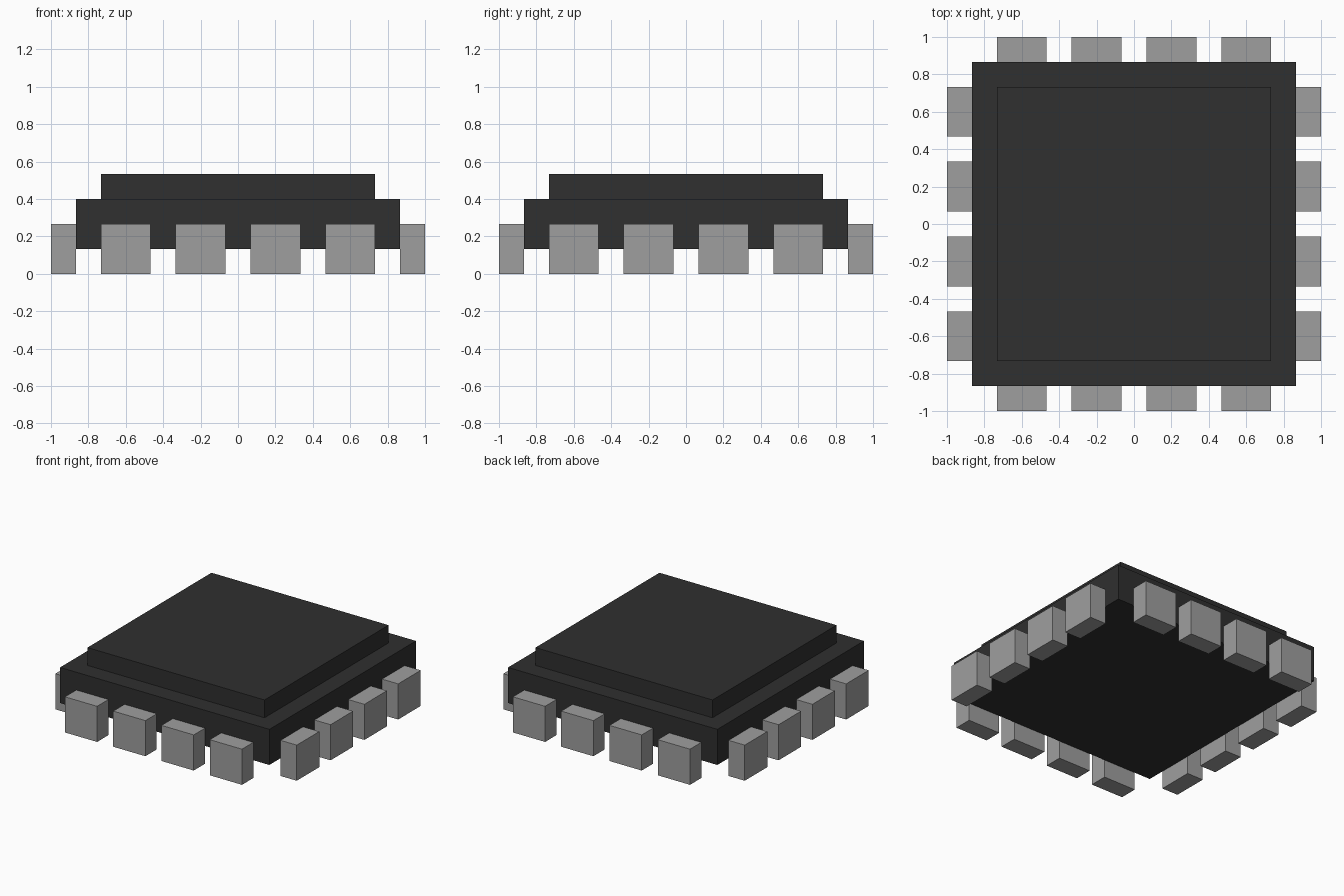
import bpy
import math
from mathutils import Matrix

cube = bpy.data.objects.get("Cube")
if cube:
    bpy.data.objects.remove(cube, do_unlink=True)

U = 2 / 15  # base module of the chip


def material(name, value):
    mat = bpy.data.materials.new(name)
    mat.use_nodes = True
    colour = (value, value, value, 1)
    mat.diffuse_color = colour
    mat.node_tree.nodes["Principled BSDF"].inputs["Base Color"].default_value = colour
    return mat


def box(name, centre, size, mat, turn=0):
    """Box given by centre and size, turned about the world z axis."""
    bpy.ops.mesh.primitive_cube_add(size=1)
    obj = bpy.context.object
    obj.name = obj.data.name = name
    obj.data.transform(Matrix.Rotation(turn, 4, 'Z') @ Matrix.Translation(centre)
                       @ Matrix.Diagonal((*size, 1)))
    obj.data.materials.append(mat)
    return obj


black = material("black plastic", 0.029)
grey = material("grey metal", 0.345)

# Chip body and the raised lid on top
box("chip_body", (0, 0, 2 * U), (13 * U, 13 * U, 2 * U), black)
box("chip_lid", (0, 0, 3.5 * U), (11 * U, 11 * U, U), black)

# Four contact pins along each of the four sides
for side, label in enumerate(("front", "left", "back", "right")):
    for i in range(4):
        x = (-4.5 + 3 * i) * U
        # The row ends are trimmed so the pins line up with the lid edges
        box(f"{label}_pin_{i + 1}", (x if abs(x) < 3 * U else math.copysign(4.5 * U, x), -7 * U, U),
            (2 * U, U, 2 * U), grey, side * math.pi / 2)
